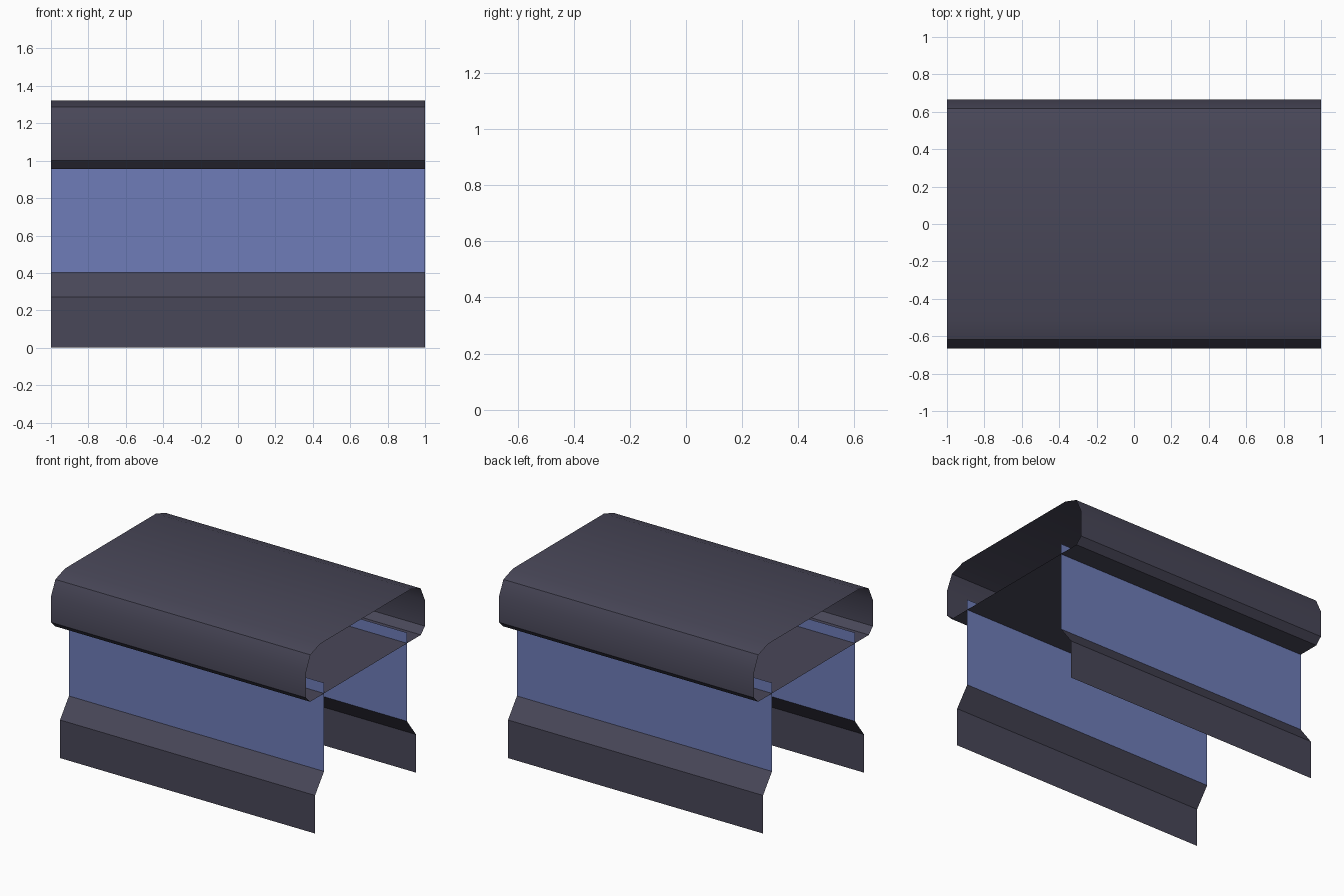
import bpy, math

if "Cube" in bpy.data.objects:
    bpy.data.objects.remove(bpy.data.objects["Cube"])

HALF = 1.0  # half length along x


def material(name, rgb):
    m = bpy.data.materials.new(name)
    m.diffuse_color = (*rgb, 1)
    m.use_nodes = True
    m.node_tree.nodes["Principled BSDF"].inputs["Base Color"].default_value = m.diffuse_color
    return m


slate = material("slate grey", (0.066, 0.063, 0.098))
blue = material("steel blue", (0.156, 0.204, 0.48))


def sheet(name, profile, mat, closed=False):
    """Sweep a (y, z) profile along x as an open-ended thin sheet."""
    n = len(profile)
    verts = [(x, y, z) for x in (-HALF, HALF) for y, z in profile]
    faces = [(i, (i + 1) % n, n + (i + 1) % n, n + i)
             for i in range(n if closed else n - 1)]
    mesh = bpy.data.meshes.new(name)
    mesh.from_pydata(verts, [], faces)
    mesh.materials.append(mat)
    obj = bpy.data.objects.new(name, mesh)
    bpy.context.collection.objects.link(obj)
    bpy.ops.object.select_all(action='DESELECT')
    obj.select_set(True)
    bpy.context.view_layer.objects.active = obj
    bpy.ops.object.shade_smooth_by_angle(angle=math.radians(30))
    return obj


# Hollow roof: rounded top, vertical sides, chamfered eaves, flat underside
half_roof = [(0.62, 0.955), (0.665, 1.0), (0.665, 1.185),
             (0.617, 1.286), (0.51, 1.322)]
roof = half_roof + [(-y, z) for y, z in reversed(half_roof)]
sheet("roof", roof, slate, closed=True)

# Side walls poke slightly into the roof; skirts flare out below them
for side, label in ((-1, "front"), (1, "back")):
    wall = [(side * 0.465, 0.402), (side * 0.465, 1.03)]
    skirt = [(side * 0.565, 0.0), (side * 0.565, 0.27), (side * 0.465, 0.402)]
    for name, profile, mat in (("wall", wall, blue), ("skirt", skirt, slate)):
        # reverse on the back so every face points outward
        sheet(f"{label}_{name}", profile if side > 0 else profile[::-1], mat)
